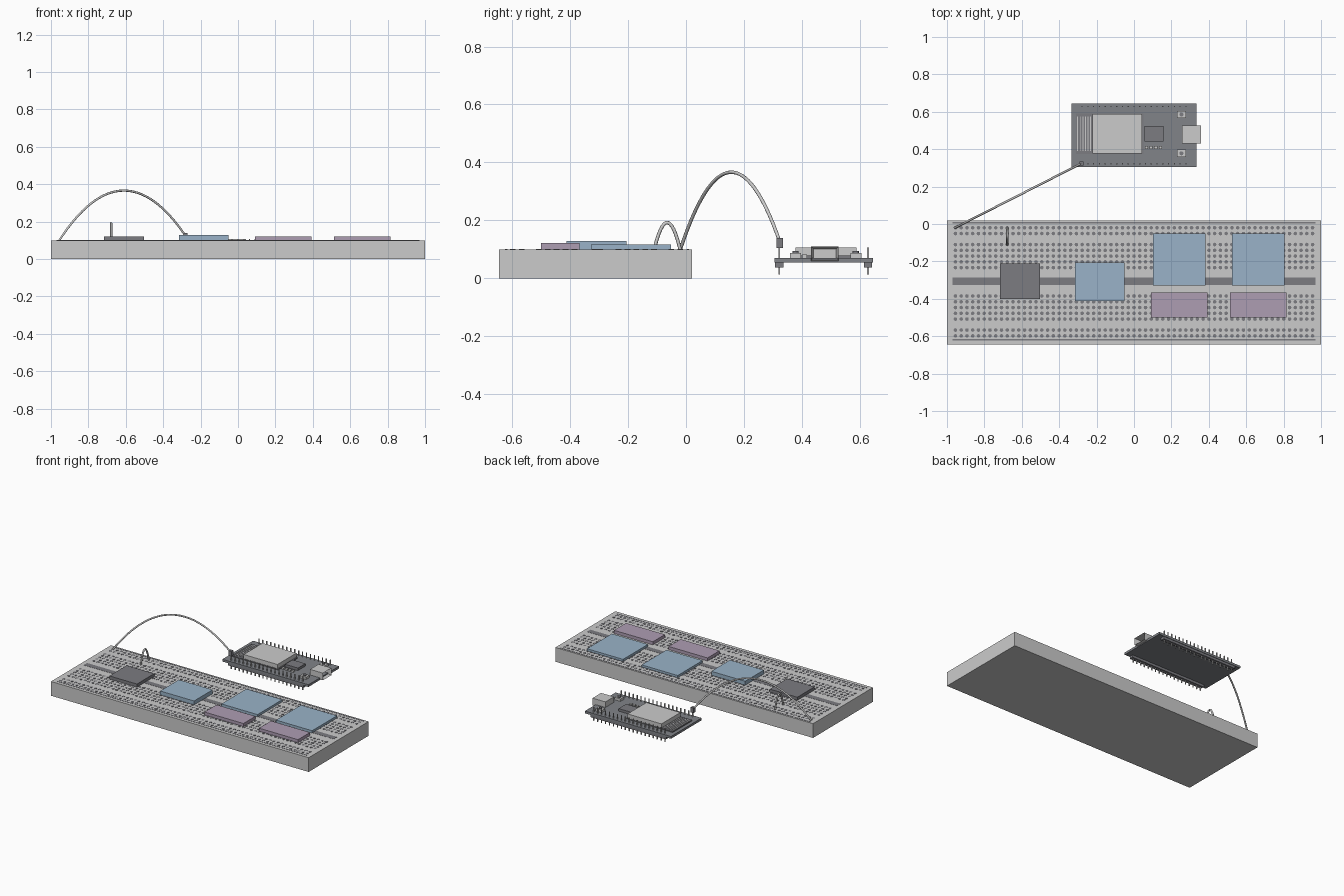
import bpy, bmesh
from mathutils import Matrix, Vector

if "Cube" in bpy.data.objects:
    bpy.data.objects.remove(bpy.data.objects["Cube"])


def material(name, rgb):
    m = bpy.data.materials.new(name)
    m.diffuse_color = (*rgb, 1)
    m.use_nodes = True
    m.node_tree.nodes["Principled BSDF"].inputs["Base Color"].default_value = m.diffuse_color
    return m


def finish(name, bm, mat=None):
    me = bpy.data.meshes.new(name)
    bm.to_mesh(me)
    bm.free()
    ob = bpy.data.objects.new(name, me)
    bpy.context.collection.objects.link(ob)
    if mat:
        me.materials.append(mat)
    return ob


def boxes(name, ranges, mat=None):
    """One object made of boxes given as (x0, x1, y0, y1, z0, z1)."""
    bm = bmesh.new()
    for x0, x1, y0, y1, z0, z1 in ranges:
        m = Matrix.Translation(((x0 + x1) / 2, (y0 + y1) / 2, (z0 + z1) / 2)) \
            @ Matrix.Diagonal((x1 - x0, y1 - y0, z1 - z0, 1))
        bmesh.ops.create_cube(bm, size=1, matrix=m)
    return finish(name, bm, mat)


def wire(name, start, end, apex, radius=0.006):
    """Round jumper wire following a parabolic arc."""
    cu = bpy.data.curves.new(name, 'CURVE')
    cu.dimensions = '3D'
    cu.bevel_depth = radius
    cu.bevel_resolution = 2
    cu.use_fill_caps = True
    sp = cu.splines.new('POLY')
    n = 32
    sp.points.add(n)
    a, b = Vector(start), Vector(end)
    rise = apex - (a.z + b.z) / 2
    for i in range(n + 1):
        t = i / n
        p = a.lerp(b, t)
        p.z += 4 * rise * t * (1 - t)
        sp.points[i].co = (*p, 1)
    ob = bpy.data.objects.new(name, cu)
    bpy.context.collection.objects.link(ob)
    return ob


dark = material("dark", (0.2, 0.2, 0.22))
blue = material("blue", (0.32, 0.45, 0.58))
purple = material("purple", (0.42, 0.34, 0.45))
pcb = material("circuit_board", (0.22, 0.23, 0.25))

PITCH = 0.0308
TOP = 0.1

# breadboard body, centre channel and rail stripes
boxes("breadboard", [(-1, 1, -0.645, 0.02, 0, TOP)])
boxes("centre_channel", [(-0.97, 0.97, -0.325, -0.287, 0.095, TOP + 0.001)], dark)
boxes("rail_stripes", [(-0.97, 0.97, y - 0.004, y + 0.004, 0.098, TOP + 0.001)
                       for y in (0.007, -0.62)], dark)

# contact holes
rows = [-0.02, -0.051, -0.567, -0.598]
rows += [-0.11 - i * PITCH for i in range(5)] + [-0.385 - i * PITCH for i in range(5)]
bm = bmesh.new()
for y in rows:
    for i in range(63):
        bmesh.ops.create_cone(bm, cap_ends=True, segments=8, radius1=0.01, radius2=0.01,
                              depth=0.003,
                              matrix=Matrix.Translation(((i - 31) * PITCH, y, TOP)))
finish("contact_holes", bm, dark)

# modules lying on the breadboard
boxes("dark_module", [(-0.717, -0.503, -0.402, -0.21, TOP, 0.122)], dark)
boxes("small_blue_module", [(-0.315, -0.052, -0.413, -0.206, TOP, 0.128)], blue)
for i, x in enumerate((0.241, 0.665)):
    boxes(f"large_blue_module_{i}", [(x - 0.14, x + 0.14, -0.328, -0.052, TOP, 0.116)], blue)
    boxes(f"purple_module_{i}", [(x - 0.151, x + 0.151, -0.5, -0.367, TOP, 0.122)], purple)

# controller board
Z = 0.071
boxes("controller_board", [(-0.335, 0.333, 0.305, 0.645, 0.055, Z)], pcb)
boxes("radio_module_base", [(-0.31, 0.05, 0.375, 0.59, Z, Z + 0.007)], dark)
boxes("radio_shield", [(-0.221, 0.042, 0.378, 0.588, Z + 0.007, 0.107)])
boxes("antenna_trace", [(-0.304 + i * 0.014, -0.299 + i * 0.014, 0.39, 0.575, Z + 0.006, Z + 0.009)
                        for i in range(6)])
boxes("interface_chip", [(0.057, 0.157, 0.44, 0.523, Z, 0.089)], dark)
boxes("small_parts", [(0.058 + i * 0.025, 0.075 + i * 0.025, 0.4, 0.417, Z, 0.083)
                      for i in range(4)])

# push buttons
boxes("button_bases", [(0.23, 0.277, y - 0.019, y + 0.019, Z, 0.088) for y in (0.378, 0.586)])
bm = bmesh.new()
for y in (0.378, 0.586):
    bmesh.ops.create_cone(bm, cap_ends=True, segments=16, radius1=0.011, radius2=0.011,
                          depth=0.01, matrix=Matrix.Translation((0.2535, y, 0.09)))
finish("button_caps", bm, dark)

# socket shell with a recessed opening
bm = bmesh.new()
m = Matrix.Translation((0.307, 0.479, 0.085)) @ Matrix.Diagonal((0.1, 0.095, 0.05, 1))
bmesh.ops.create_cube(bm, size=1, matrix=m)
bm.normal_update()
face = max(bm.faces, key=lambda f: f.normal.x)
bmesh.ops.inset_region(bm, faces=[face], thickness=0.012)
bmesh.ops.translate(bm, verts=face.verts, vec=(-0.06, 0, 0))
finish("socket", bm)

# pin headers
pins = [(i - 9) * PITCH for i in range(19)]
boxes("header_strips", [(-0.293, 0.293, y - 0.014, y + 0.014, 0.038, 0.055)
                        for y in (0.322, 0.628)], dark)
boxes("header_pins", [(x - 0.003, x + 0.003, y - 0.003, y + 0.003, 0.013, 0.107)
                      for y in (0.322, 0.628) for x in pins])

# jumper wires
boxes("wire_connector", [(-0.292, -0.27, 0.312, 0.334, 0.105, 0.14)], dark)
wire("long_wire", (-0.957, -0.02, 0.098), (-0.283, 0.323, 0.128), 0.366)
wire("short_wire", (-0.678, -0.02, 0.098), (-0.678, -0.11, 0.098), 0.192)
